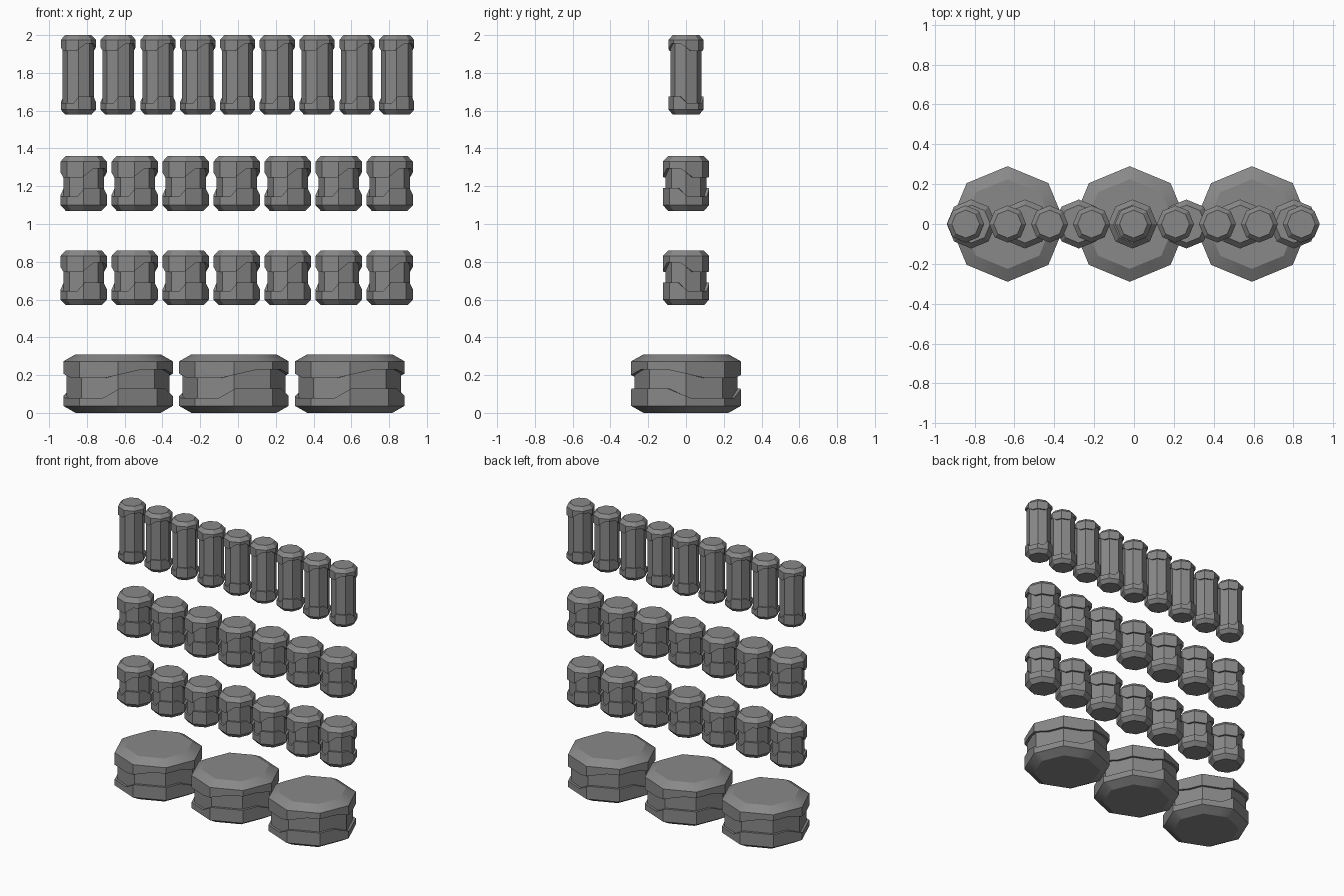
import bpy
from math import radians, cos, pi

cube = bpy.data.objects.get("Cube")
if cube:
    bpy.data.objects.remove(cube)

GREY = (0.25, 0.25, 0.25, 1)
mat = bpy.data.materials.new("dull grey")
mat.use_nodes = True
mat.diffuse_color = GREY
bsdf = next(n for n in mat.node_tree.nodes if n.type == 'BSDF_PRINCIPLED')
bsdf.inputs["Base Color"].default_value = GREY
bsdf.inputs["Roughness"].default_value = 0.8


def on_octagon(deg, radius, z):
    """Point on an octagon that has corners on the axes."""
    from_mid = radians(deg % 45 - 22.5)
    r = radius * cos(pi / 8) / cos(from_mid)
    a = radians(deg)
    return (r * cos(a), r * cos(a - pi / 2), z)


def ring_mesh(name, angles, rings):
    """Skin stacked rings; each ring is (radius, height function). Ends with a cap on the first ring."""
    n = len(angles)
    verts = [on_octagon(a, r, h(a)) for r, h in rings for a in angles]
    faces = [tuple(range(n))[::-1]]
    for k in range(len(rings) - 1):
        for i in range(n):
            j = (i + 1) % n
            faces.append((k * n + i, k * n + j, k * n + n + j, k * n + n + i))
    mesh = bpy.data.meshes.new(name)
    mesh.from_pydata(verts, [], faces)
    mesh.materials.append(mat)
    return mesh


def stepped(steps, low, high):
    """Edge height that ramps up and down twice per turn."""
    up0, up1, down0, down1 = steps

    def height(deg):
        a = (deg - up0) % 180 + up0
        if a < up1:
            return low + (high - low) * (a - up0) / (up1 - up0)
        if a <= down0:
            return high
        if a < down1:
            return high + (low - high) * (a - down0) / (down1 - down0)
        return low
    return height


def cap_mesh(name, steps, radius, end_radius, body_radius, end_z, chamfer_z, low, high):
    angles = {a % 360 for s in steps for a in (s, s + 180)} | set(range(0, 360, 45))
    edge = stepped(steps, low, high)
    mesh = ring_mesh(name, sorted(angles), [
        (end_radius, lambda a: end_z), (radius, lambda a: chamfer_z),
        (radius, edge), (body_radius * 0.98, edge)])
    if end_z > low:
        mesh.flip_normals()
    return mesh


def row(label, centres, base, height, radii, chamfer, lower, upper, upper_steps):
    """One row of barrels: a body with a stepped cap at either end."""
    radius, end_radius, body_radius = radii
    parts = {
        "body": ring_mesh(label + "_body", list(range(0, 360, 45)), [
            (body_radius, lambda a: chamfer), (body_radius, lambda a: height - chamfer)]),
        "lower_cap": cap_mesh(label + "_lower_cap", (-107, -88, -22, 5), radius, end_radius,
                              body_radius, 0, chamfer, *lower),
        "upper_cap": cap_mesh(label + "_upper_cap", upper_steps, radius, end_radius,
                              body_radius, height, height - chamfer, *upper),
    }
    for part, mesh in parts.items():
        mesh.shade_smooth()
        mesh.set_sharp_from_angle(angle=radians(30))
        for i, x in enumerate(centres):
            ob = bpy.data.objects.new(f"{label}_{part}_{i + 1}", mesh)
            ob.location = (x, 0, base)
            bpy.context.collection.objects.link(ob)


def spread(first, last, count):
    return [first + (last - first) * i / (count - 1) for i in range(count)]


# Wide drums at the bottom
row("drum", spread(-0.635, 0.592, 3), 0, 0.31, (0.29, 0.225, 0.272), 0.037,
    (0.08, 0.13), (0.185, 0.23), (-105, -62, -22, 22))
# Two rows of short canisters
for label, base in (("low_canister", 0.57), ("high_canister", 1.07)):
    row(label, spread(-0.817, 0.803, 7), base, 0.29, (0.123, 0.095, 0.108), 0.03,
        (0.075, 0.12), (0.175, 0.225), (-95, -62, -15, 20))
# Tall slim tubes on top
row("tube", spread(-0.845, 0.84, 9), 1.58, 0.42, (0.093, 0.07, 0.083), 0.025,
    (0.06, 0.095), (0.335, 0.375), (-100, -62, -20, 20))
